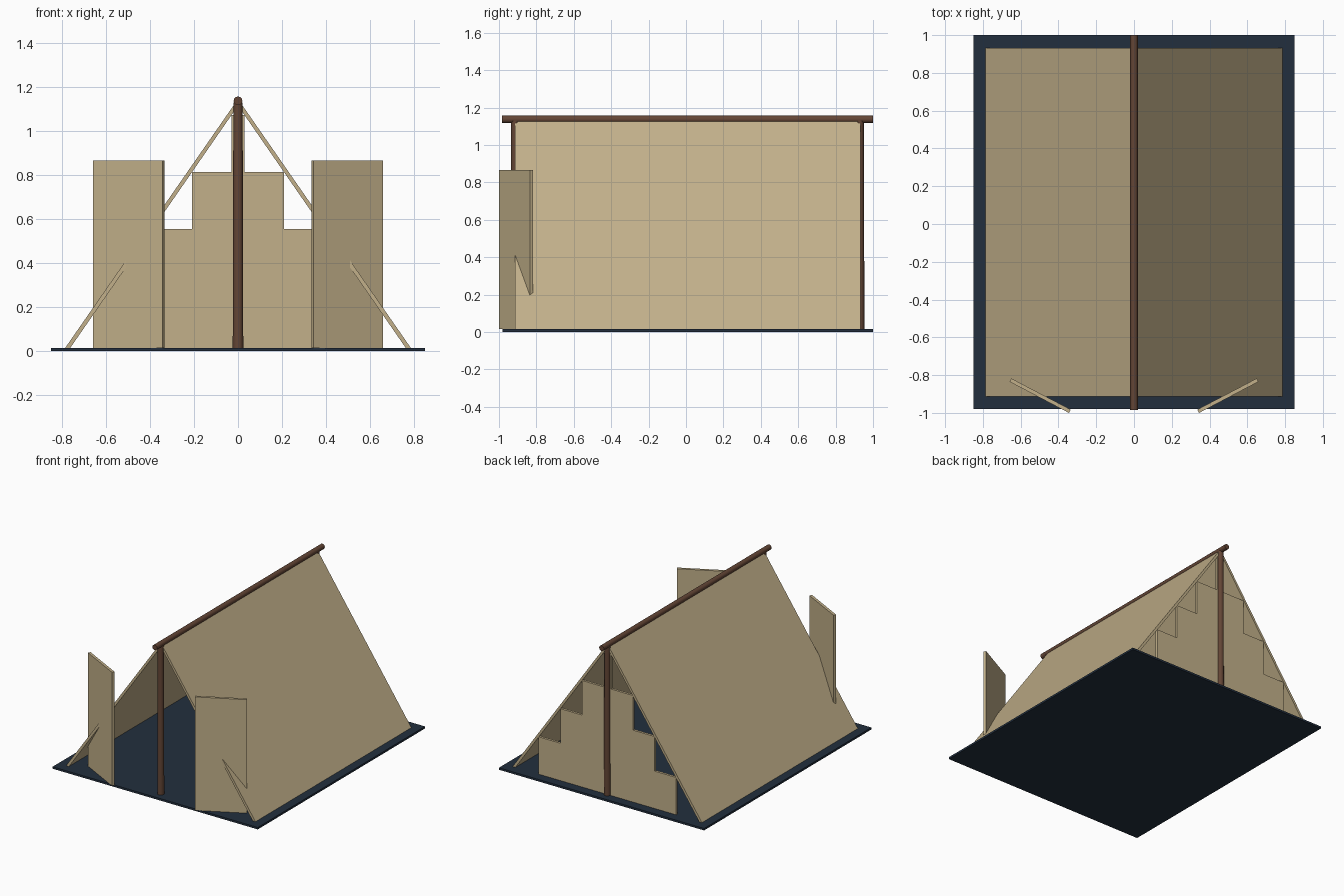
import bpy, bmesh, math
from mathutils import Matrix

if "Cube" in bpy.data.objects:
    bpy.data.objects.remove(bpy.data.objects["Cube"])


def material(name, rgb):
    m = bpy.data.materials.new(name)
    m.diffuse_color = (*rgb, 1)
    m.use_nodes = True
    m.node_tree.nodes["Principled BSDF"].inputs["Base Color"].default_value = m.diffuse_color
    return m


CANVAS = material("tan canvas", (0.54, 0.435, 0.254))
WOOD = material("brown wood", (0.125, 0.06, 0.036))
SHEET = material("navy groundsheet", (0.016, 0.028, 0.048))


def finish(name, bm, mat):
    bmesh.ops.recalc_face_normals(bm, faces=bm.faces)
    me = bpy.data.meshes.new(name)
    bm.to_mesh(me)
    bm.free()
    me.materials.append(mat)
    ob = bpy.data.objects.new(name, me)
    bpy.context.collection.objects.link(ob)
    return ob


def box(name, centre, size, mat, turn=0):
    bm = bmesh.new()
    bmesh.ops.create_cube(bm, size=1, matrix=Matrix.Translation(centre)
                          @ Matrix.Rotation(turn, 4, 'Z') @ Matrix.Diagonal((*size, 1)))
    return finish(name, bm, mat)


def prism(name, profile, y0, y1, mat):
    """Extrude an (x, z) outline along y."""
    bm = bmesh.new()
    face = bm.faces.new([bm.verts.new((x, y0, z)) for x, z in profile])
    new = bmesh.ops.extrude_face_region(bm, geom=[face])["geom"]
    bmesh.ops.translate(bm, vec=(0, y1 - y0, 0),
                        verts=[v for v in new if isinstance(v, bmesh.types.BMVert)])
    return finish(name, bm, mat)


def pole(name, r0, r1, length, matrix):
    bm = bmesh.new()
    bmesh.ops.create_cone(bm, cap_ends=True, segments=12, radius1=r0, radius2=r1,
                          depth=length, matrix=matrix)
    for f in bm.faces:
        f.smooth = len(f.verts) == 4
    return finish(name, bm, WOOD)


# Groundsheet
box("groundsheet", (0, 0.01, 0.0075), (1.7, 1.98, 0.015), SHEET)

# Wooden frame
pole("ridge_pole", 0.02, 0.02, 1.985,
     Matrix.Translation((0, 0.0075, 1.137)) @ Matrix.Rotation(math.pi / 2, 4, 'X'))
for name, y in (("front_post", -0.914), ("back_post", 0.93)):
    pole(name, 0.024, 0.021, 1.115, Matrix.Translation((0, y, 0.5725)))

# Sloping canvas sides and open door flaps
FOOT, SLOPE, BASE = 0.785, 1.44, 0.015
for side, s in (("left", -1), ("right", 1)):
    outline = [(s * FOOT, BASE), (s * 0.01, 1.131), (0, 1.115), (s * (FOOT - 0.023), BASE)]
    prism(side + "_canvas", outline, -0.914, 0.932, CANVAS)
    box(side + "_door_flap", (s * 0.4965, -0.909, 0.44), (0.355, 0.02, 0.85),
        CANVAS, s * math.radians(27.7))

# Stepped back wall, each step just touching the slope
half = []
for x in (0.57, 0.39, 0.21, 0.03):
    top = BASE + (FOOT - x) * SLOPE - 0.03
    half += [(x, half[-1][1] if half else BASE), (x, top)]
prism("back_wall", half + [(-x, z) for x, z in reversed(half)], 0.912, 0.93, CANVAS)
